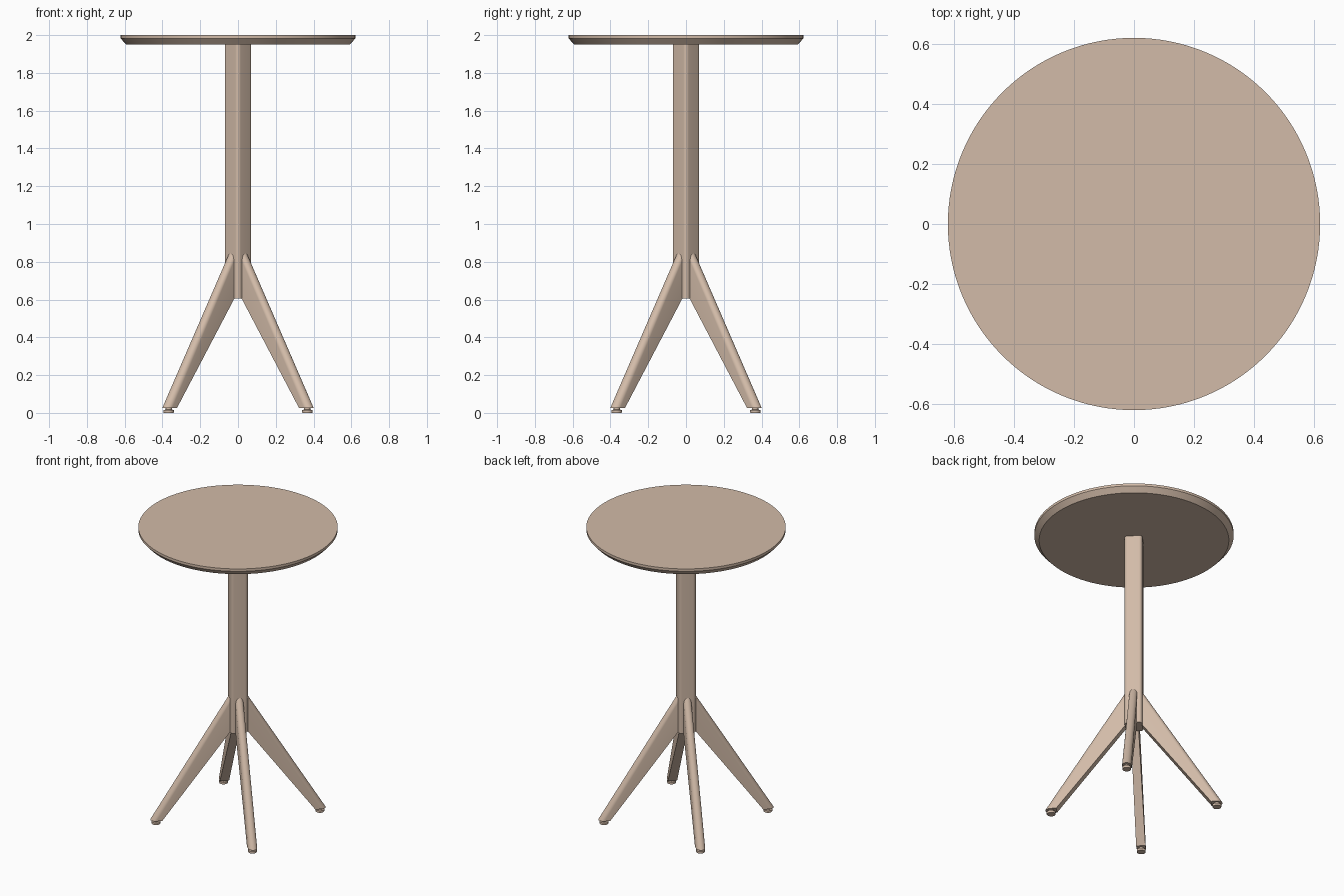
import bpy, bmesh, math
from mathutils import Matrix

if "Cube" in bpy.data.objects:
    bpy.data.objects.remove(bpy.data.objects["Cube"])

wood = bpy.data.materials.new("pale_wood")
wood.diffuse_color = (0.645, 0.497, 0.392, 1)
wood.use_nodes = True
wood.node_tree.nodes["Principled BSDF"].inputs["Base Color"].default_value = wood.diffuse_color


def finish(name, bm, angle=30):
    bmesh.ops.recalc_face_normals(bm, faces=bm.faces)
    me = bpy.data.meshes.new(name)
    bm.to_mesh(me)
    bm.free()
    me.materials.append(wood)
    ob = bpy.data.objects.new(name, me)
    bpy.context.collection.objects.link(ob)
    bpy.ops.object.select_all(action='DESELECT')
    ob.select_set(True)
    bpy.context.view_layer.objects.active = ob
    bpy.ops.object.shade_smooth_by_angle(angle=math.radians(angle))
    return ob


def loft(bm, rings):
    """Skin a list of equal-length point rings and cap both ends."""
    vs = [[bm.verts.new(p) for p in ring] for ring in rings]
    n = len(vs[0])
    for a, b in zip(vs, vs[1:]):
        for i in range(n):
            j = (i + 1) % n
            bm.faces.new((a[i], a[j], b[j], b[i]))
    bm.faces.new(vs[0][::-1])
    bm.faces.new(vs[-1])


def turned(bm, profile, n, cx=0, cy=0):
    loft(bm, [[(cx + r * math.cos(2 * math.pi * i / n),
                cy + r * math.sin(2 * math.pi * i / n), z) for i in range(n)]
              for r, z in profile])


# Round top with an undercut rim
bm = bmesh.new()
turned(bm, [(0.592, 1.95), (0.622, 1.983), (0.622, 2.0)], 128)
finish("table_top", bm)

# Square column with rounded corners, turned so its corners face front and sides
HALF, R = 0.0554, 0.02
outline = []
for k in range(4):
    mid = k * math.pi / 2
    c = (HALF - R) * math.sqrt(2)
    for i in range(9):
        a = mid - math.pi / 4 + i * math.pi / 16
        outline.append((c * math.cos(mid) + R * math.cos(a),
                        c * math.sin(mid) + R * math.sin(a)))
bm = bmesh.new()
loft(bm, [[(x, y, z) for x, y in outline] for z in (0.605, 1.95)])
finish("column", bm)


def leg_section(half_w, round_len, depth):
    """Flat inner edge and rounded outer edge: (across, inward distance)."""
    pts = [(-half_w, depth)]
    for i in range(17):
        a = math.pi * i / 16
        pts.append((-half_w * math.cos(a), round_len * (1 - math.sin(a))))
    return pts + [(half_w, depth)]


# Four tapered legs on the column faces, with adjustable feet
for k in range(4):
    turn = Matrix.Rotation(math.radians(45 + 90 * k), 3, 'Z')
    root = [(HALF - 0.003, t, 0.85 - d) for t, d in leg_section(0.025, 0.043, 0.245)]
    foot = [(0.556 - d, t, 0.027) for t, d in leg_section(0.029, 0.035, 0.071)]
    bm = bmesh.new()
    loft(bm, [root, foot])
    bmesh.ops.rotate(bm, verts=bm.verts, matrix=turn)
    finish(f"leg_{k + 1}", bm)

    bm = bmesh.new()
    turned(bm, [(0.026, 0), (0.028, 0.003), (0.028, 0.015), (0.017, 0.017), (0.017, 0.03)],
           32, cx=0.519)
    bmesh.ops.rotate(bm, verts=bm.verts, matrix=turn)
    finish(f"foot_pad_{k + 1}", bm)
